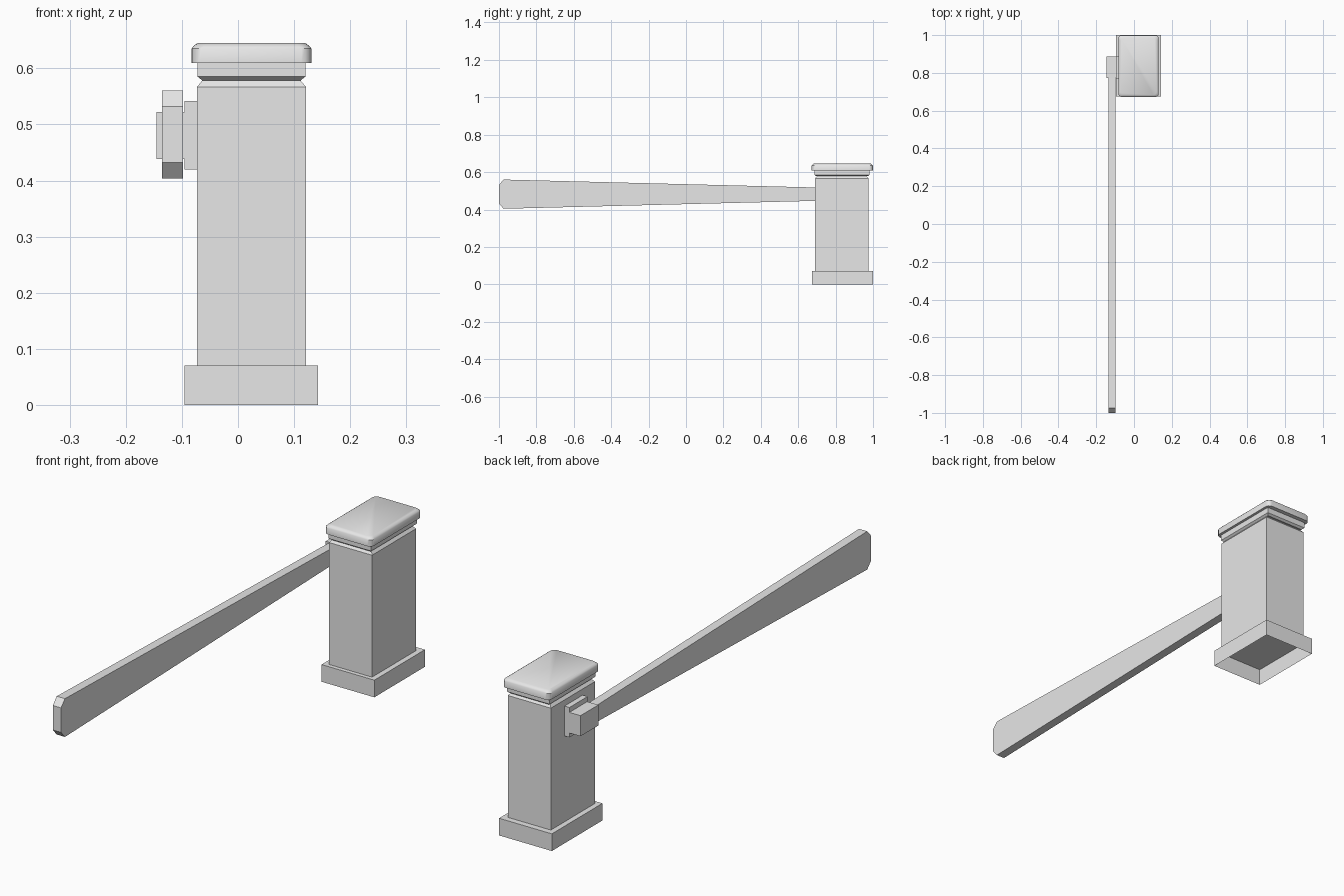
import bpy, bmesh, math

cube = bpy.data.objects.get("Cube")
if cube:
    bpy.data.objects.remove(cube, do_unlink=True)

grey = bpy.data.materials.new("light_grey")
grey.use_nodes = True
colour = (0.8, 0.8, 0.8, 1)
grey.diffuse_color = colour
grey.node_tree.nodes["Principled BSDF"].inputs["Base Color"].default_value = colour


def finish(name, bm, normals=True):
    if normals:
        bmesh.ops.recalc_face_normals(bm, faces=bm.faces)
    mesh = bpy.data.meshes.new(name)
    bm.to_mesh(mesh)
    bm.free()
    mesh.materials.append(grey)
    obj = bpy.data.objects.new(name, mesh)
    bpy.context.collection.objects.link(obj)
    return obj


def rectangle(x0, x1, y0, y1, radius=0, steps=4):
    """Counter-clockwise outline, optionally with rounded corners."""
    corners = [(x1, y1, -1, -1), (x0, y1, 1, -1), (x0, y0, 1, 1), (x1, y0, -1, 1)]
    if not radius:
        return [(x, y) for x, y, _, _ in corners]
    points = []
    for i, (x, y, sx, sy) in enumerate(corners):
        for k in range(steps + 1):
            a = math.pi / 2 * (i + k / steps)
            points.append((x + radius * (sx + math.cos(a)), y + radius * (sy + math.sin(a))))
    return points


def stack(name, outline, levels, bottom=True):
    """Loft an outline upward; levels are (z, inset) pairs."""
    x0, x1, y0, y1, radius = outline
    bm = bmesh.new()
    rings = []
    for z, d in levels:
        pts = rectangle(x0 + d, x1 - d, y0 + d, y1 - d, radius)
        rings.append([bm.verts.new((x, y, z)) for x, y in pts])
    n = len(rings[0])
    for low, high in zip(rings, rings[1:]):
        for i in range(n):
            j = (i + 1) % n
            bm.faces.new((low[i], low[j], high[j], high[i]))
    bm.faces.new(rings[-1])
    if bottom:
        bm.faces.new(rings[0][::-1])
    return finish(name, bm, normals=False)


# Hollow plinth, open underneath
stack("base", (-0.095, 0.143, 0.674, 1.0, 0), [(0, 0), (0.07, 0)], bottom=False)

# Pillar with chamfered shoulder
stack("column", (-0.073, 0.121, 0.691, 0.975, 0), [(0.07, 0), (0.567, 0), (0.58, 0.011)])

# Collar flaring out over the shoulder groove
stack("collar", (-0.072, 0.12, 0.687, 0.981, 0), [(0.578, 0.009), (0.585, 0), (0.61, 0)])

# Lid with rounded corners and softened top rim
cap = stack("cap", (-0.083, 0.131, 0.672, 0.999, 0.018),
            [(0.609, 0), (0.635, 0), (0.64, 0.004), (0.645, 0.011)])
bpy.ops.object.select_all(action="DESELECT")
cap.select_set(True)
bpy.context.view_layer.objects.active = cap
bpy.ops.object.shade_smooth_by_angle(angle=math.radians(40))

# Pivot mount on the side of the pillar
stack("pivot_plate", (-0.095, -0.073, 0.77, 0.887, 0), [(0.42, 0), (0.542, 0)])
stack("pivot_block", (-0.145, -0.093, 0.772, 0.887, 0), [(0.438, 0), (0.522, 0)])

# Tapered barrier arm: half profile mirrored about its centre line
half = [(0.8, 0.033), (-0.975, 0.078), (-1.0, 0.05)]
centre = 0.482
profile = [(y, centre + h) for y, h in half] + [(y, centre - h) for y, h in reversed(half)]
bm = bmesh.new()
face = bm.faces.new([bm.verts.new((-0.135, y, z)) for y, z in profile])
extruded = bmesh.ops.extrude_face_region(bm, geom=[face])["geom"]
bmesh.ops.translate(bm, vec=(0.037, 0, 0),
                    verts=[v for v in extruded if isinstance(v, bmesh.types.BMVert)])
finish("barrier_arm", bm)
